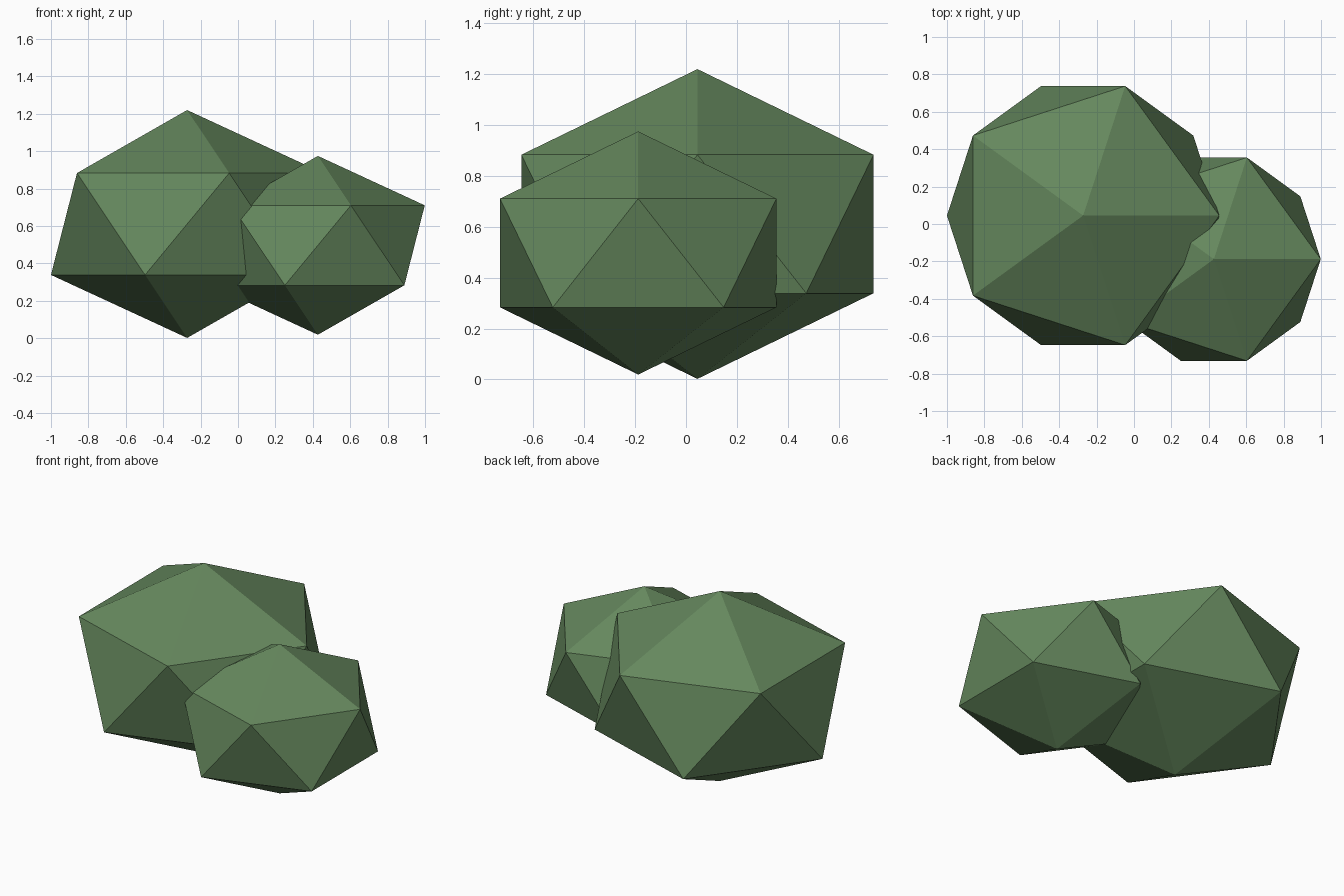
import bpy

if "Cube" in bpy.data.objects:
    bpy.data.objects.remove(bpy.data.objects["Cube"])

# Leaf green shared by both clumps
green = bpy.data.materials.new("leaf_green")
green.diffuse_color = (0.13, 0.245, 0.11, 1)
green.use_nodes = True
green.node_tree.nodes["Principled BSDF"].inputs["Base Color"].default_value = green.diffuse_color


def clump(name, centre, radius, half_height):
    """Faceted, slightly flattened bush clump."""
    bpy.ops.mesh.primitive_ico_sphere_add(subdivisions=1, radius=1, location=centre)
    ob = bpy.context.object
    ob.name = name
    ob.scale = (radius, radius, half_height)
    bpy.ops.object.transform_apply(location=False, rotation=False, scale=True)
    bpy.ops.object.shade_flat()
    ob.data.materials.append(green)


# Large rear clump and small front clump
clump("large_bush", (-0.272, 0.045, 0.611), 0.814, 0.609)
clump("small_bush", (0.427, -0.188, 0.497), 0.639, 0.478)
